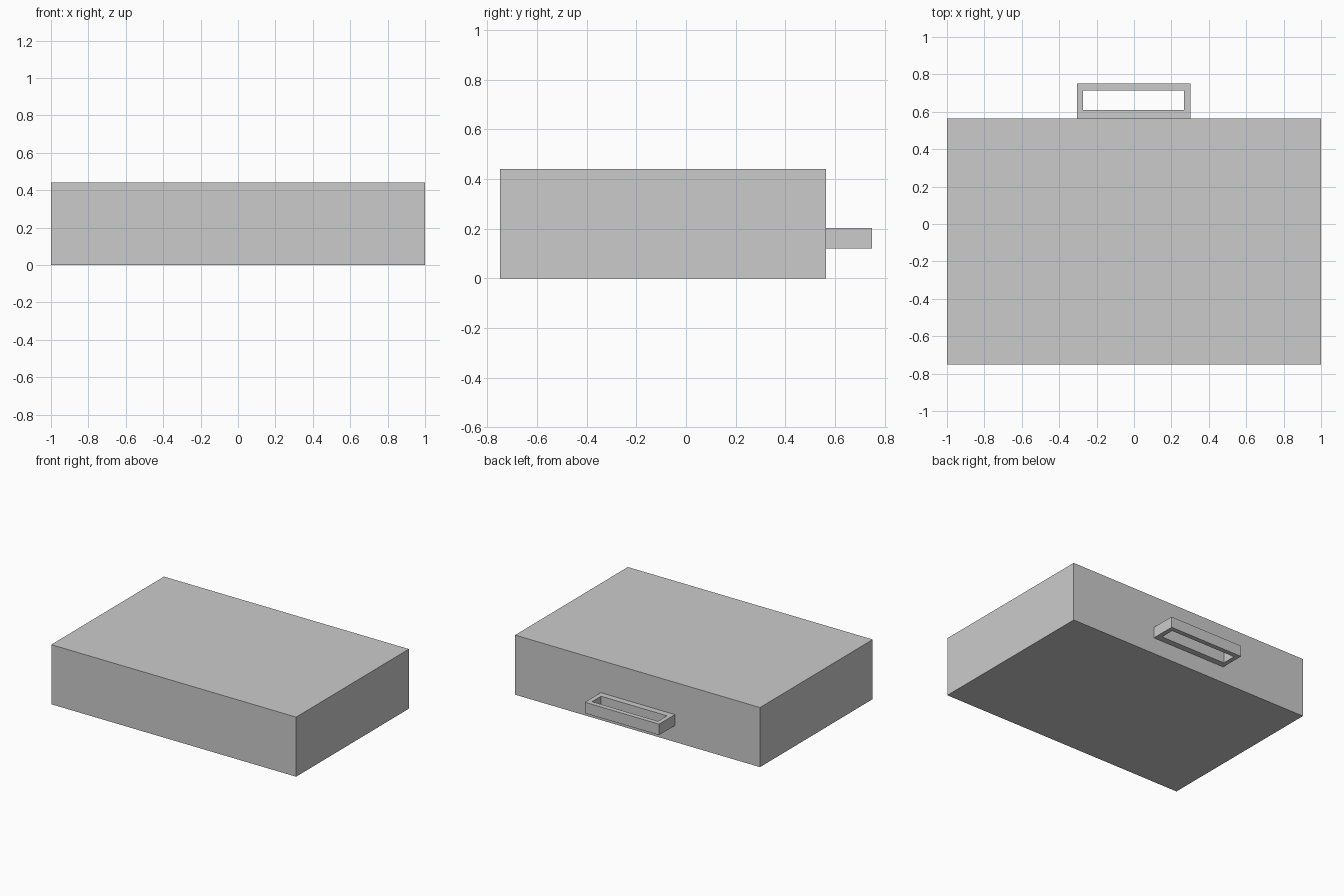
import bpy, bmesh

if "Cube" in bpy.data.objects:
    bpy.data.objects.remove(bpy.data.objects["Cube"])


def finish(name, bm):
    bmesh.ops.recalc_face_normals(bm, faces=bm.faces)
    mesh = bpy.data.meshes.new(name)
    bm.to_mesh(mesh)
    bm.free()
    obj = bpy.data.objects.new(name, mesh)
    bpy.context.collection.objects.link(obj)
    return obj


def rect(bm, x0, x1, y0, y1, z):
    return [bm.verts.new((x, y, z)) for x, y in ((x0, y0), (x1, y0), (x1, y1), (x0, y1))]


def extrude_up(bm, height):
    ext = bmesh.ops.extrude_face_region(bm, geom=bm.faces[:], use_keep_orig=True)
    top = [g for g in ext["geom"] if isinstance(g, bmesh.types.BMVert)]
    bmesh.ops.translate(bm, verts=top, vec=(0, 0, height))


# Case body: plain closed box
bm = bmesh.new()
bm.faces.new(rect(bm, -1, 1, -0.75, 0.565, 0))
extrude_up(bm, 0.44)
finish("case_body", bm)

# Carrying handle: rectangular ring on the back face
bm = bmesh.new()
outer = rect(bm, -0.305, 0.301, 0.565, 0.75, 0.121)
inner = rect(bm, -0.272, 0.267, 0.61, 0.715, 0.121)
for i in range(4):
    j = (i + 1) % 4
    bm.faces.new((outer[i], outer[j], inner[j], inner[i]))
extrude_up(bm, 0.081)
finish("carry_handle", bm)
